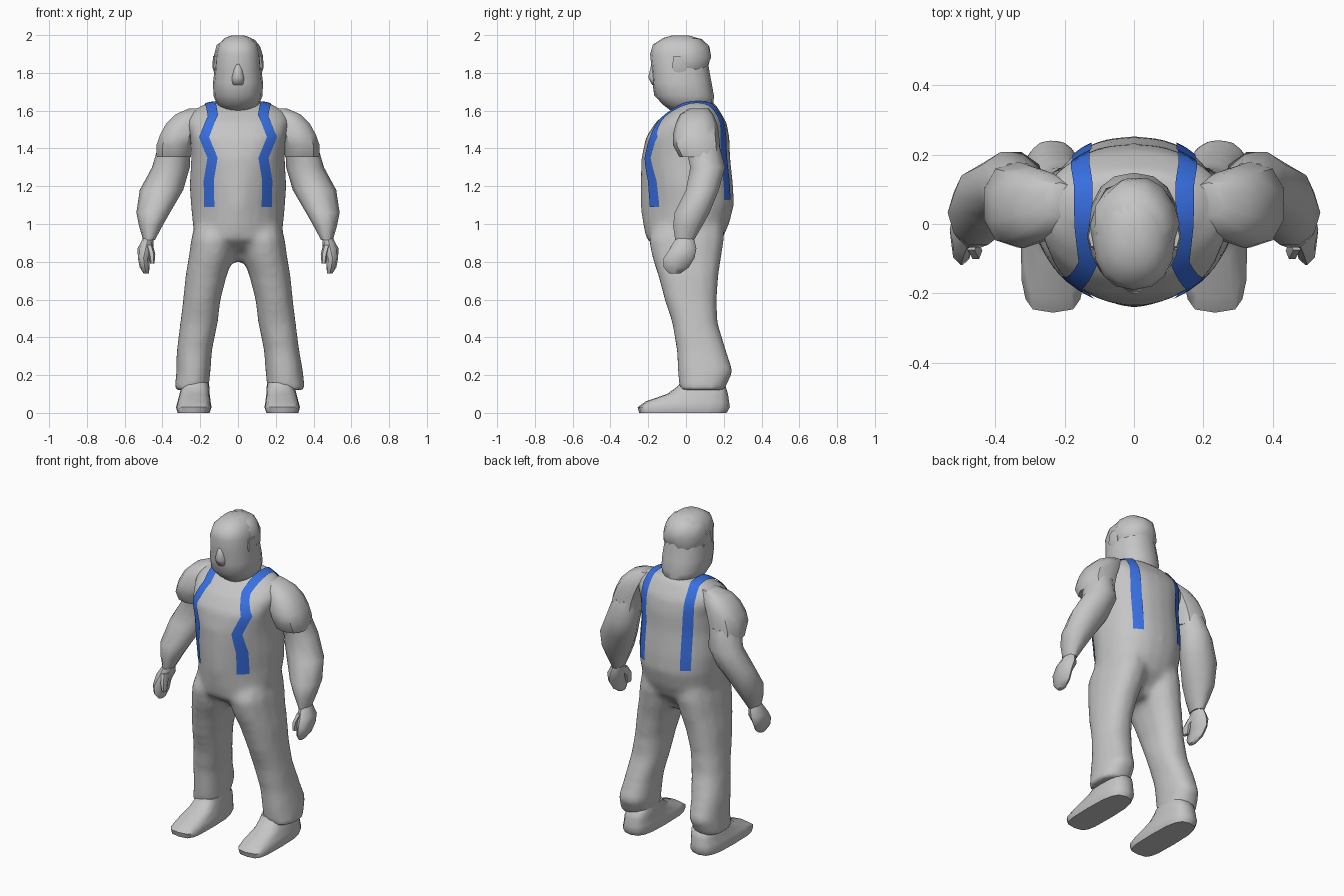
import bpy, bmesh, math, random
from mathutils import Vector
from mathutils.bvhtree import BVHTree

if "Cube" in bpy.data.objects:
    bpy.data.objects.remove(bpy.data.objects["Cube"])

random.seed(4)


def material(name, rgb):
    m = bpy.data.materials.new(name)
    m.diffuse_color = (*rgb, 1)
    m.use_nodes = True
    m.node_tree.nodes["Principled BSDF"].inputs["Base Color"].default_value = m.diffuse_color
    return m


GREY = material("grey", (0.56, 0.56, 0.56))
BLUE = material("blue", (0.04, 0.16, 0.76))


def finish(name, bm, mat, smooth=50):
    bmesh.ops.recalc_face_normals(bm, faces=bm.faces)
    me = bpy.data.meshes.new(name)
    bm.to_mesh(me)
    bm.free()
    me.materials.append(mat)
    ob = bpy.data.objects.new(name, me)
    bpy.context.collection.objects.link(ob)
    if smooth:
        bpy.ops.object.select_all(action='DESELECT')
        ob.select_set(True)
        bpy.context.view_layer.objects.active = ob
        bpy.ops.object.shade_smooth_by_angle(angle=math.radians(smooth))
    return ob


def skin(bm, rings, n=12, power=2.3, side=1, jitter=0.0, turn=0.0):
    """Skin stacked rounded sections given as (x0, x1, y0, y1, z[, front power])."""
    loops = []
    for x0, x1, y0, y1, z, *front in rings:
        loop = []
        for i in range(n):
            a = 2 * math.pi * (i + turn) / n
            c, s = math.cos(a), math.sin(a)
            e = 2 / (front[0] if front and s < 0 else power)
            px = math.copysign(abs(c) ** e, c)
            py = math.copysign(abs(s) ** e, s)
            co = Vector(((x0 + x1) / 2 + px * (x1 - x0) / 2,
                         (y0 + y1) / 2 + py * (y1 - y0) / 2, z))
            co += Vector([random.uniform(-jitter, jitter) for _ in range(3)])
            co.x *= side
            loop.append(bm.verts.new(co))
        loops.append(loop)
    for a, b in zip(loops, loops[1:]):
        for i in range(n):
            j = (i + 1) % n
            bm.faces.new((a[i], a[j], b[j], b[i]))
    bm.faces.new(loops[0])
    bm.faces.new(loops[-1])


def loft(name, rings, smooth=50, **kw):
    bm = bmesh.new()
    skin(bm, rings, **kw)
    return finish(name, bm, GREY, smooth)


def centred(rings):
    return [(-w, w, *rest) for w, *rest in rings]


# Body: round torso and two trouser legs, fused into one soft surface
bm = bmesh.new()
skin(bm, centred([
    (.06, -.05, .10, .80), (.10, -.10, .12, .85), (.17, -.16, .15, .88),
    (.228, -.21, .192, .92, 2.1), (.24, -.228, .228, 1.0, 1.75),
    (.25, -.242, .254, 1.1, 1.6), (.256, -.242, .25, 1.2, 1.7),
    (.248, -.236, .234, 1.35, 2.1), (.254, -.212, .23, 1.46, 2.7),
    (.278, -.16, .214, 1.54, 2.3), (.255, -.10, .184, 1.59),
    (.18, -.03, .155, 1.635), (.12, -.01, .14, 1.645)]), n=24)
for s, flare in ((1, .01), (-1, -.008)):
    skin(bm, [
        (.155, .345 + flare, -.035, .205, .12), (.145, .335 + flare, -.045, .25, .22),
        (.137, .325, -.05, .214, .33), (.106, .306, -.075, .168, .48),
        (.092, .291, -.115, .164, .6), (.058, .278, -.15, .174, .73),
        (.025, .262, -.18, .188, .82), (.0, .248, -.2, .204, .92),
        (.0, .23, -.165, .2, 1.0)], n=14, side=s)
body = finish("body", bm, GREY, 0)
remesh = body.modifiers.new("fuse", 'REMESH')
remesh.mode = 'VOXEL'
remesh.voxel_size = .018
soften = body.modifiers.new("soften", 'SMOOTH')
soften.factor = .5
soften.iterations = 6
graph = bpy.context.evaluated_depsgraph_get()
fused = bpy.data.meshes.new_from_object(body.evaluated_get(graph))
body.modifiers.clear()
body.data = fused
fused.materials.clear()
fused.materials.append(GREY)
fused.polygons.foreach_set("material_index", [0] * len(fused.polygons))
fused.polygons.foreach_set("use_smooth", [True] * len(fused.polygons))

# Head, neck and jaw
loft("head", centred([
    (.07, -.08, .10, 1.60), (.11, -.12, .145, 1.63), (.13, -.168, .148, 1.68),
    (.132, -.178, .135, 1.75), (.124, -.182, .122, 1.82), (.118, -.19, .112, 1.90),
    (.104, -.175, .10, 1.95), (.07, -.12, .06, 1.985), (.03, -.07, .01, 1.999)]), n=16)

# Nose
loft("nose", centred([(.036, -.18, -.12, 1.735), (.036, -.202, -.12, 1.775),
                      (.028, -.194, -.12, 1.81), (.018, -.182, -.12, 1.86)]),
     n=10, power=2, smooth=80)

# Choppy hair around the sides and back
loft("hair", centred([
    (.112, -.13, .112, 1.815), (.125, -.14, .124, 1.835), (.125, -.14, .13, 1.89),
    (.114, -.13, .12, 1.94), (.082, -.10, .08, 1.975), (.03, -.06, .02, 1.99)]),
    n=14, power=2.2, jitter=.008, smooth=45)

for s, label in ((1, "left"), (-1, "right")):
    # Ear
    loft(label + "_ear", [(.10, .122, -.06, .0, 1.79), (.10, .136, -.08, .01, 1.83),
                          (.10, .132, -.07, .0, 1.89)], n=6, power=2, side=s)
    # Shoe
    loft(label + "_shoe", [
        (.15, .32, -.248, .215, .0, 4), (.14, .328, -.256, .232, .03, 4),
        (.145, .32, -.215, .228, .06, 3.5), (.15, .31, -.10, .222, .10),
        (.152, .30, -.045, .21, .14), (.155, .29, -.03, .18, .16)],
        n=16, power=3, side=s)
    # Shoulder and short sleeve
    loft(label + "_sleeve", [
        (.245, .434, -.035, .182, 1.355), (.235, .437, -.068, .18, 1.415),
        (.22, .418, -.07, .175, 1.47), (.20, .385, -.055, .165, 1.53),
        (.18, .335, -.03, .145, 1.58), (.17, .26, .02, .12, 1.612)],
        n=10, side=s, smooth=40, turn=.5)
    # Bare arm
    loft(label + "_arm", [
        (.25, .42, -.01, .18, 1.42), (.255, .455, .018, .212, 1.30),
        (.29, .52, -.005, .178, 1.18), (.36, .538, -.065, .13, 1.06),
        (.40, .524, -.072, .09, .99), (.44, .502, -.06, .045, .915)],
        n=10, power=2, side=s)
    # Hand with closed fingers
    loft(label + "_hand", [
        (.448, .50, -.05, .04, .93), (.446, .532, -.085, .055, .87),
        (.47, .53, -.118, .045, .82), (.468, .52, -.118, .015, .77),
        (.472, .50, -.09, -.03, .738)], n=8, side=s)
    # Thumb
    loft(label + "_thumb", [
        (.45, .49, -.08, -.01, .89), (.438, .475, -.105, -.05, .84),
        (.442, .465, -.10, -.06, .79)], n=6, power=2, side=s)

# Braces: zigzag ribbons cast onto the body from front, over the top, to the back
bm = bmesh.new()
bm.from_mesh(body.data)
surface = BVHTree.FromBMesh(bm)
bm.free()
PATH = [(.152, -.17, 1.09), (.155, -.19, 1.23), (.135, -.20, 1.35),
        (.18, -.18, 1.46), (.133, -.11, 1.57), (.145, -.01, 1.64),
        (.147, .12, 1.645), (.155, .17, 1.59), (.155, .21, 1.50),
        (.15, .215, 1.35), (.15, .22, 1.13)]
STEPS, HALF, LIFT = 4, .027, .007
for s, label in ((1, "left"), (-1, "right")):
    bm = bmesh.new()
    points = [Vector(p) for p in PATH]
    dense = [a.lerp(b, t / STEPS) for a, b in zip(points, points[1:])
             for t in range(STEPS)] + [points[-1]]
    rows = []
    for p in dense:
        out = Vector((0, p.y - .06, max(0, p.z - 1.46) * 1.5)).normalized()
        row = []
        for k in (-1, 0, 1):
            start = p + Vector((k * HALF, 0, 0)) + out * .4
            hit = surface.ray_cast(start, -out)[0] or p
            v = hit + out * LIFT
            row.append(bm.verts.new((v.x * s, v.y, v.z)))
        rows.append(row)
    for a, b in zip(rows, rows[1:]):
        for k in range(2):
            bm.faces.new((a[k], a[k + 1], b[k + 1], b[k]))
    strap = finish(label + "_brace", bm, BLUE)
    # The first face sits on the chest, so its normal must face forward
    if strap.data.polygons[0].normal.y > 0:
        strap.data.flip_normals()
